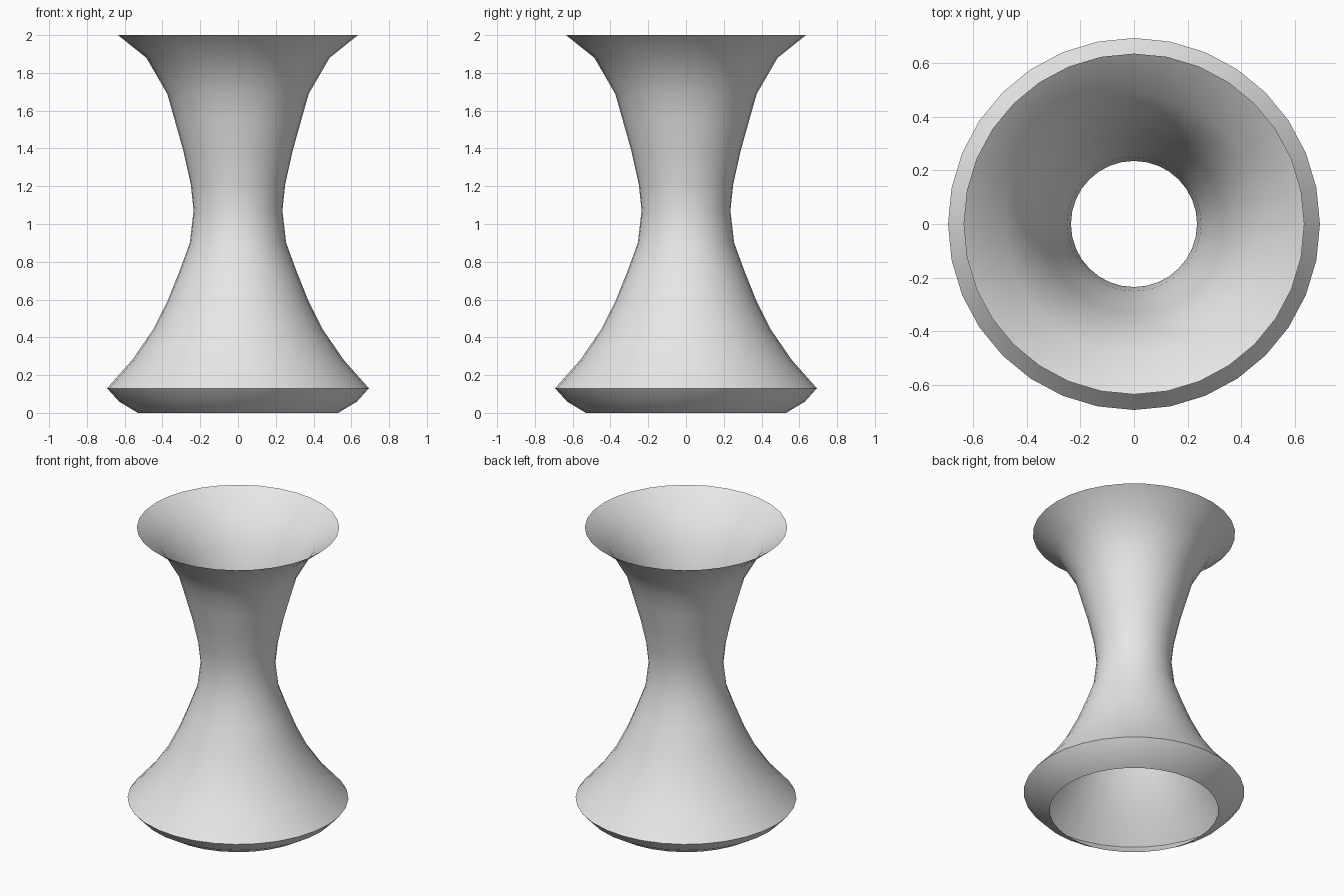
import bpy
import bmesh
import math

cube = bpy.data.objects.get("Cube")
if cube:
    bpy.data.objects.remove(cube, do_unlink=True)

SIDES = 32

# Wall profile as (radius, height), from the foot to the flared rim
PROFILE = [(0.53, 0), (0.63, 0.06), (0.693, 0.13), (0.56, 0.28), (0.45, 0.44),
           (0.37, 0.6), (0.31, 0.75), (0.255, 0.9), (0.235, 1.07), (0.25, 1.21),
           (0.29, 1.39), (0.335, 1.55), (0.375, 1.69), (0.485, 1.88), (0.635, 2)]

# Plain grey material
grey = bpy.data.materials.new("light grey")
grey.use_nodes = True
colour = (0.8, 0.8, 0.8, 1)
grey.diffuse_color = colour
grey.node_tree.nodes["Principled BSDF"].inputs["Base Color"].default_value = colour

# Open, thin-walled hourglass body turned around the vertical axis
bm = bmesh.new()
verts = [bm.verts.new((r, 0, z)) for r, z in PROFILE]
edges = [bm.edges.new(pair) for pair in zip(verts, verts[1:])]
bmesh.ops.spin(bm, geom=verts + edges, cent=(0, 0, 0), axis=(0, 0, 1),
               angle=math.tau, steps=SIDES, use_merge=False)
bmesh.ops.remove_doubles(bm, verts=bm.verts[:], dist=0.001)

# Turn every face outwards
bm.normal_update()
inward = [f for f in bm.faces
          if f.normal.xy.dot(f.calc_center_median().xy) < 0]
bmesh.ops.reverse_faces(bm, faces=inward)

mesh = bpy.data.meshes.new("hourglass_body")
bm.to_mesh(mesh)
bm.free()
mesh.materials.append(grey)
body = bpy.data.objects.new("hourglass_body", mesh)
bpy.context.collection.objects.link(body)

# Smooth wall with a crisp edge around the widest ring
bpy.ops.object.select_all(action="DESELECT")
body.select_set(True)
bpy.context.view_layer.objects.active = body
bpy.ops.object.shade_smooth_by_angle(angle=math.radians(40))
